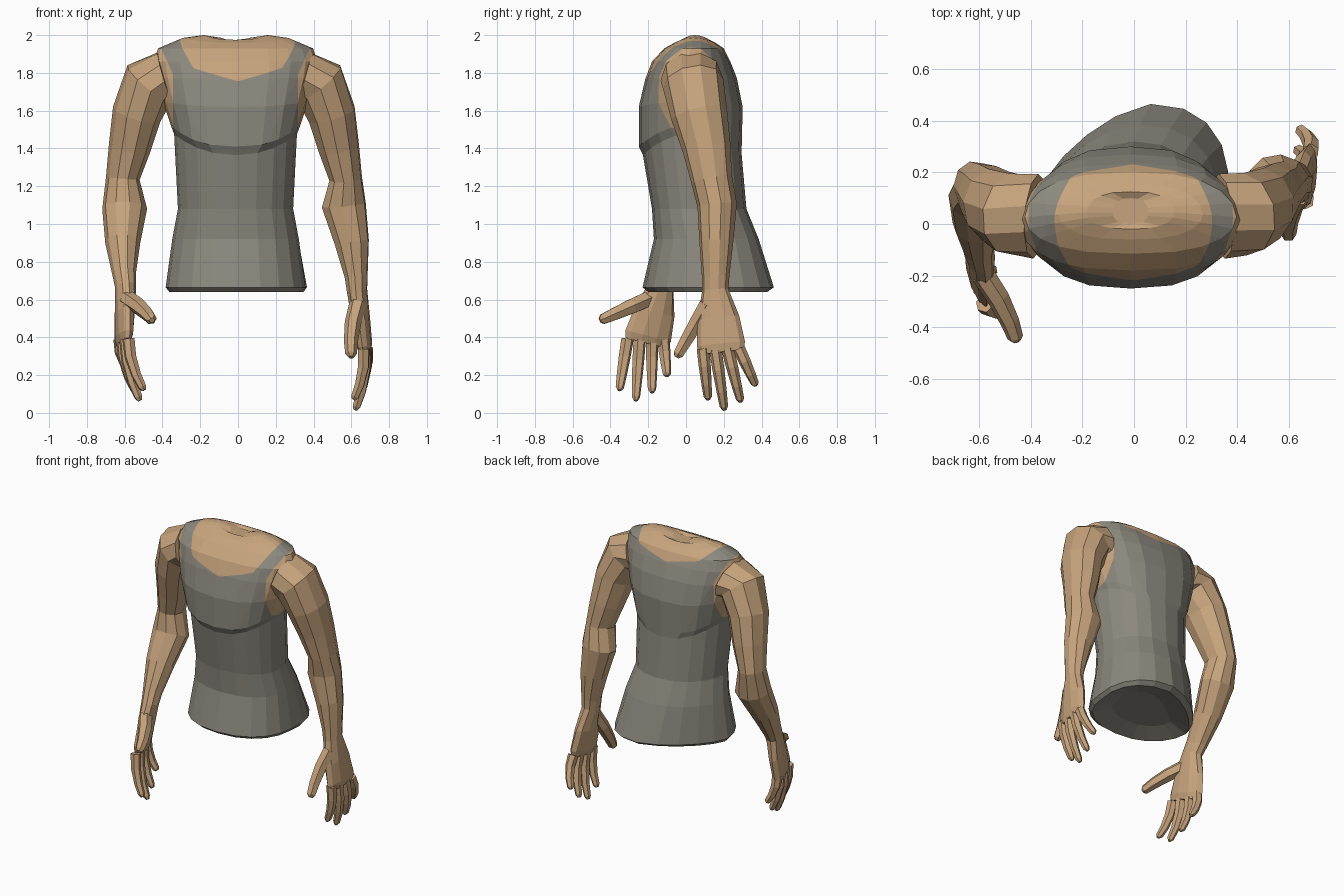
import bpy, bmesh, math
from mathutils import Vector

if "Cube" in bpy.data.objects:
    bpy.data.objects.remove(bpy.data.objects["Cube"])


def material(name, rgb):
    m = bpy.data.materials.new(name)
    m.diffuse_color = (*rgb, 1)
    m.use_nodes = True
    m.node_tree.nodes["Principled BSDF"].inputs["Base Color"].default_value = m.diffuse_color
    return m


SKIN = material("skin", (0.57, 0.37, 0.205))
CLOTH = material("grey_cloth", (0.262, 0.248, 0.208))


def loft(bm, rings):
    """Skin a list of equal-length point rings and cap both ends."""
    loops = [[bm.verts.new(p) for p in r] for r in rings]
    n = len(loops[0])
    for a, b in zip(loops, loops[1:]):
        for i in range(n):
            j = (i + 1) % n
            bm.faces.new((a[i], a[j], b[j], b[i]))
    bm.faces.new(loops[0])
    bm.faces.new(loops[-1])


def finish(bm, name, *mats):
    bmesh.ops.recalc_face_normals(bm, faces=bm.faces[:])
    me = bpy.data.meshes.new(name)
    bm.to_mesh(me)
    bm.free()
    for m in mats:
        me.materials.append(m)
    ob = bpy.data.objects.new(name, me)
    bpy.context.collection.objects.link(ob)


def tube(bm, pts, radii, across, sides):
    """Sweep an ellipse of (thickness, breadth) along points."""
    rings = []
    for i, p in enumerate(pts):
        t = (pts[min(i + 1, len(pts) - 1)] - pts[max(i - 1, 0)]).normalized()
        v = (across - across.dot(t) * t).normalized()
        u = v.cross(t)
        angles = [2 * math.pi * (k + 0.5) / sides for k in range(sides)]
        rings.append([p + u * radii[i][0] * math.cos(a) + v * radii[i][1] * math.sin(a)
                      for a in angles])
    loft(bm, rings)


# Torso: rings of (z, half width, front y, back y), hem to neck
profile = [
    (0.68, 0.22, -0.08, 0.28), (0.64, 0.35, -0.20, 0.43), (0.665, 0.37, -0.23, 0.465),
    (0.92, 0.335, -0.17, 0.385), (1.08, 0.305, -0.18, 0.32), (1.365, 0.325, -0.228, 0.295),
    (1.41, 0.342, -0.25, 0.295), (1.62, 0.385, -0.25, 0.30), (1.77, 0.42, -0.215, 0.27),
    (1.86, 0.435, -0.18, 0.235), (1.93, 0.41, -0.115, 0.20), (1.985, 0.28, -0.06, 0.155),
    (2.0, 0.17, -0.02, 0.125), (1.985, 0.07, 0.0, 0.10),
]
CENTRE = -0.013
SIDES = 20
rings = []
for z, half, front, back in profile:
    cy = front + 0.45 * (back - front)
    lift = 0.11 if 1.3 < z < 1.5 else 0.03 if 1.5 < z < 1.7 else 0   # chest crease curves up
    dip = 0.025 if z > 1.97 else 0                                   # hollow between collar bones
    hang = max(0, 1.15 - z)                                          # loose hem hangs to one side
    power = 0.75 if z > 1.4 else 0.88                                # chest is squarer than waist
    ring = []
    for k in range(SIDES):
        a = 2 * math.pi * k / SIDES
        c, s = math.cos(a), math.sin(a)
        x = CENTRE + half * math.copysign(abs(c) ** power, c) + 0.16 * hang * max(0, s)
        y = cy + s * ((back - cy) if s > 0 else (cy - front))
        y -= 0.2 * hang * max(0, s) * max(0, -c)
        ring.append((x, y, z + lift * c * c - dip * s * s))
    rings.append(ring)
bm = bmesh.new()
loft(bm, rings)

# Neckline and armhole boundaries: (plane normal, offset), skin on the positive side
neck, armholes = [], []
for s in (1, -1):
    neck += [(Vector((-0.25 * s, -0.25, 1)), 1.81),
             (Vector((-1.4 * s, -0.25, 1)), 1.54)]
    armholes.append([(Vector((s, 0, 0)), 0.33 + CENTRE * s),
                     (Vector((s, 0, -0.45)), -0.475 + CENTRE * s),
                     (Vector((0, 0, 1)), 1.38)])
for region, low in ((neck, 1.68), (armholes[0], 1.3), (armholes[1], 1.3)):
    for normal, off in region:
        faces = [f for f in bm.faces if f.calc_center_median().z > low]
        geom = list({e for f in faces for e in f.edges} | {v for f in faces for v in f.verts})
        bmesh.ops.bisect_plane(bm, geom=geom + faces, dist=1e-5, plane_no=normal,
                               plane_co=normal * (off / normal.length_squared))
for f in bm.faces:
    c = f.calc_center_median()
    if any(all(n.dot(c) > o for n, o in region) for region in (neck, *armholes)):
        f.material_index = 1
finish(bm, "tank_top_torso", CLOTH, SKIN)


def digit(bm, base, tip, bow, r, across):
    """Tapered digit that bows sideways between base and tip."""
    steps = ((0, 1.05), (0.35, 1.0), (0.7, 0.85), (0.94, 0.7), (1, 0.35))
    pts = [base.lerp(tip, f) + Vector((bow * 4 * f * (1 - f), 0, 0)) for f, _ in steps]
    tube(bm, pts, [(r * k, r * k) for _, k in steps], across, 6)


# Upper arm, mirrored: (x, y, z, thickness, breadth)
upper_arm = [(0.36, 0.03, 1.77, 0.15, 0.165), (0.45, 0.038, 1.742, 0.152, 0.162),
             (0.517, 0.07, 1.58, 0.13, 0.15), (0.555, 0.11, 1.40, 0.11, 0.128),
             (0.59, 0.135, 1.24, 0.088, 0.11)]
# Forearm and palm: (fraction along the segment, thickness, breadth)
forearm = [(0, 0.12, 0.105), (0.44, 0.093, 0.09), (0.84, 0.062, 0.073), (1, 0.055, 0.07)]
palm = [(0.45, 0.048, 0.112), (0.87, 0.04, 0.128), (1, 0.028, 0.118)]
# Fingers, index first: (place on the knuckle row, drop to the tip)
fingers = [(-0.10, 0.25), (-0.035, 0.305), (0.03, 0.262), (0.09, 0.175)]


def arm(name, side, across, elbow, wrist, knuckle, thumb_tip, curl, drift):
    across, elbow, wrist, knuckle = map(Vector, (across, elbow, wrist, knuckle))
    pts = [Vector((side * x - 0.02, y, z)) for x, y, z, _, _ in upper_arm]
    pts += [elbow.lerp(wrist, f) + Vector((side * 0.05 * f * (1 - f), 0, 0)) for f, _, _ in forearm]
    pts += [wrist.lerp(knuckle, f) for f, _, _ in palm]
    radii = [p[-2:] for p in upper_arm + forearm + palm]
    bm = bmesh.new()
    tube(bm, pts, radii, across, 10)
    finish(bm, name + "_arm", SKIN)

    # Fingers fan out from the knuckle row, the thumb from beside the wrist
    bm = bmesh.new()
    for place, drop in fingers:
        base = knuckle + across * place + Vector((0, 0, 0.02))
        tip = knuckle + across * (1.33 * place) + Vector((-side * curl, drift, -drop))
        digit(bm, base, tip, side * 0.02, 0.032, across)
    base = wrist.lerp(knuckle, 0.22) - across * 0.05
    digit(bm, base, Vector(thumb_tip), -side * 0.015, 0.044, Vector((1, 0, 0)))
    finish(bm, name + "_fingers", SKIN)


arm("left", 1, (0.1, 1, 0), (0.56, 0.165, 1.10), (0.63, 0.155, 0.65),
    (0.675, 0.19, 0.32), (0.60, -0.05, 0.295), 0.05, 0.06)
arm("right", -1, (-0.25, 1, 0), (-0.60, 0.11, 1.08), (-0.595, -0.13, 0.67),
    (-0.605, -0.21, 0.37), (-0.455, -0.455, 0.49), 0.075, -0.01)
